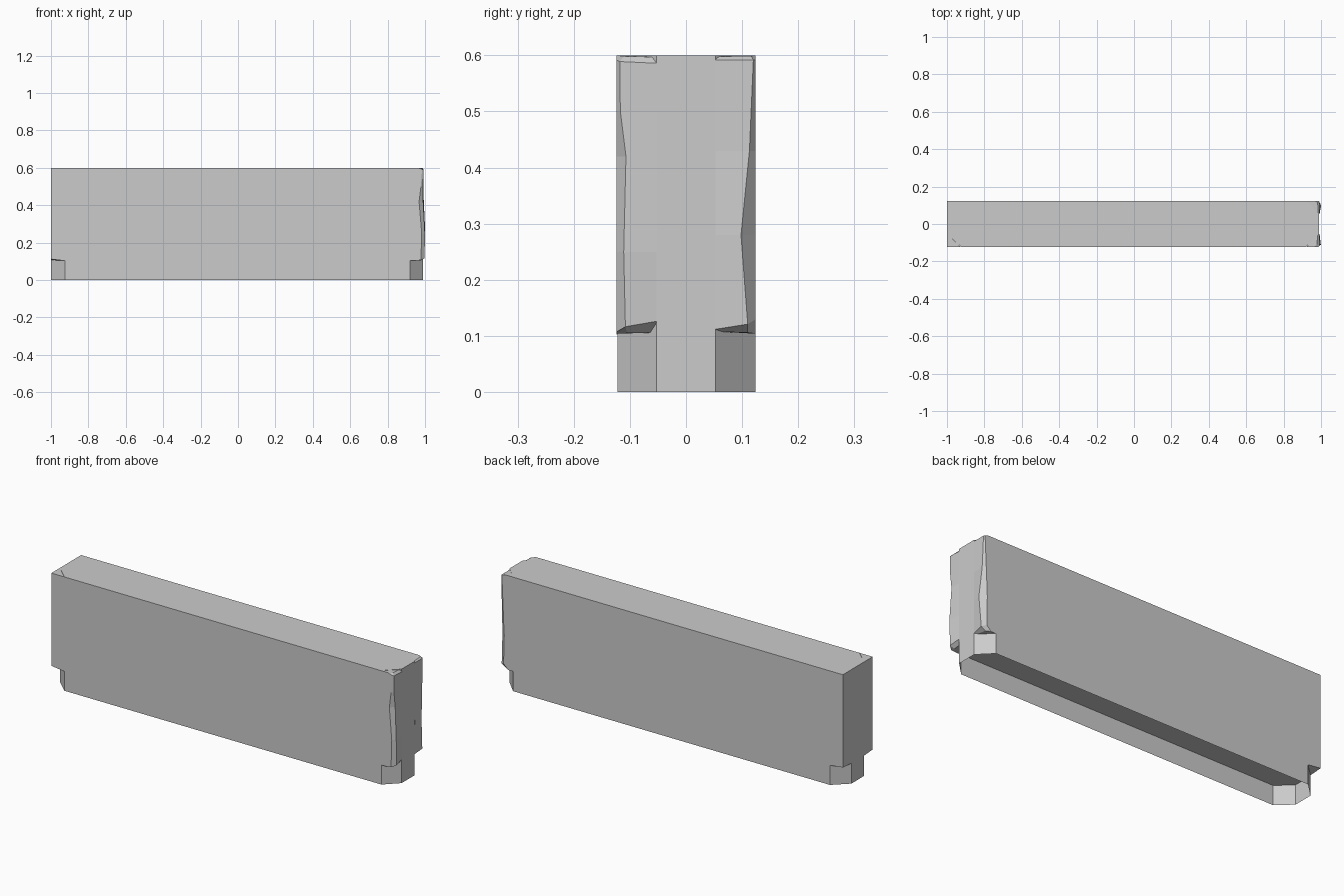
import bpy, bmesh

if "Cube" in bpy.data.objects:
    bpy.data.objects.remove(bpy.data.objects["Cube"])

L, R = -1.0, 0.99          # core ends
W = 0.124                  # half thickness
F = 0.053                  # half width of the flat end facet
CL, CR = -0.925, 0.92      # where the corner chamfers start
H, STEP = 0.6, 0.103       # full height, plinth height


def loft(name, rings, cap_bottom=True, cap_top=True, shelf=None):
    """Skin a stack of equal-length rings; shelf adds an inner cap on that ring."""
    bm = bmesh.new()
    vs = [[bm.verts.new(p) for p in ring] for ring in rings]
    n = len(vs[0])
    for a, b in zip(vs, vs[1:]):
        for i in range(n):
            j = (i + 1) % n
            bm.faces.new((a[i], a[j], b[j], b[i]))
    if cap_bottom:
        bm.faces.new(vs[0][::-1])
    if cap_top:
        bm.faces.new(vs[-1])
    bmesh.ops.recalc_face_normals(bm, faces=bm.faces[:])
    if shelf is not None:
        bm.faces.new(vs[shelf][::-1])
    me = bpy.data.meshes.new(name)
    bm.to_mesh(me)
    bm.free()
    ob = bpy.data.objects.new(name, me)
    bpy.context.collection.objects.link(ob)
    return ob


# Core wall with chamfered corners, hollow underneath up to the plinth height
fy = -W + 0.002
octagon = [(CL, fy), (CR, fy), (R, -F), (R, F), (CR, W), (CL, W), (L, F), (L, -F)]
loft("wall_core", [[(x, y, z) for x, y in octagon] for z in (0, STEP, H)],
     cap_bottom=False, shelf=1)

# Thin front facing panel that overhangs the plinth
panel = [(CL, -W), (CR, -W), (CR, fy), (CL, fy)]
loft("front_panel", [[(x, y, z) for x, y in panel] for z in (STEP, H)])

# Intact square corner blocks on the left end
for side, label in ((-1, "front"), (1, "back")):
    tri = [(CL, side * W), (L, side * W), (L, side * F)]
    low = [(x, y, z) for (x, y), z in zip(tri, (0.103, 0.112, 0.107))]
    loft(f"left_{label}_corner", [low, [(x, y, H) for x, y in tri]])


# Chipped corner blocks on the right end
# level: z at wall side, z at end side, x of outer chip edge, (x, y) of inner chip edge
def chipped(name, side, levels):
    rings = []
    for z0, z1, x1, x2, y2, xe in levels:
        zm = (z0 + z1) / 2
        rings.append([(CR, side * W, z0), (x1, side * W, z0),
                      (x2, side * y2, zm), (xe, side * F, z1)])
    loft(name, rings)


chipped("right_front_corner", -1, [
    (0.104, 0.106, 0.955, 0.975, 0.105, 0.980),
    (0.107, 0.126, 0.978, 0.998, 0.108, 0.992),
    (0.250, 0.250, 0.982, 0.999, 0.111, 0.992),
    (0.420, 0.420, 0.968, 0.990, 0.107, 0.991),
    (0.500, 0.500, 0.978, 0.990, 0.117, 0.991),
    (0.592, 0.586, 0.984, 0.991, 0.118, 0.991),
    (0.600, 0.597, 0.960, 0.978, 0.110, 0.982),
])
chipped("right_back_corner", 1, [
    (0.104, 0.108, 0.950, 0.972, 0.110, 0.980),
    (0.130, 0.112, 0.975, 0.996, 0.110, 0.991),
    (0.280, 0.280, 0.972, 1.000, 0.098, 0.992),
    (0.430, 0.430, 0.978, 0.993, 0.113, 0.991),
    (0.592, 0.592, 0.985, 0.991, 0.120, 0.991),
    (0.600, 0.598, 0.965, 0.982, 0.116, 0.984),
])
